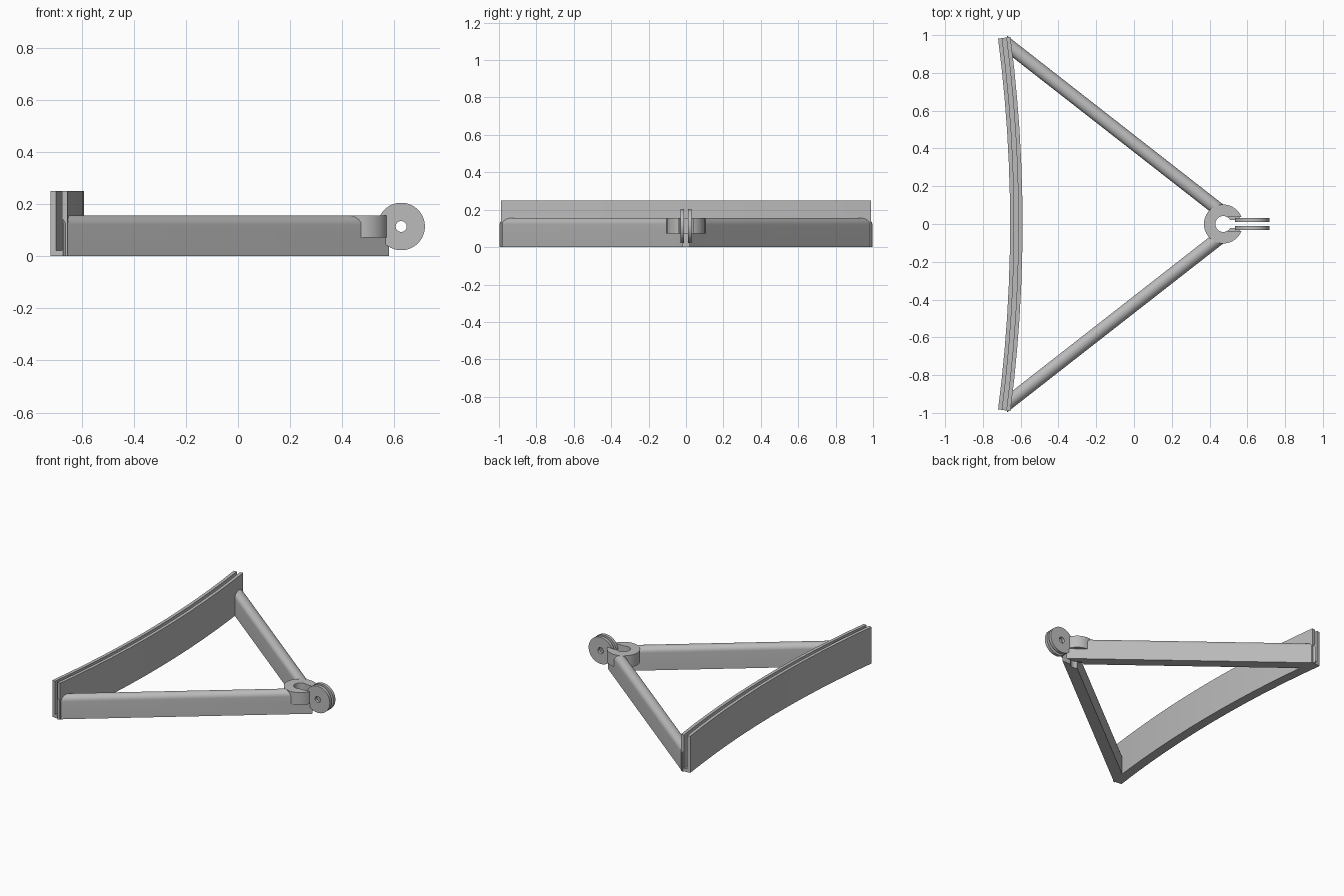
import bpy, bmesh, math
from mathutils import Vector

if "Cube" in bpy.data.objects:
    bpy.data.objects.remove(bpy.data.objects["Cube"], do_unlink=True)

grey = bpy.data.materials.new("plain grey")
grey.use_nodes = True
grey.diffuse_color = (0.5, 0.5, 0.5, 1)
grey.node_tree.nodes["Principled BSDF"].inputs["Base Color"].default_value = (0.5, 0.5, 0.5, 1)


def loft(name, rings):
    """Skin equal closed rings and cap both ends."""
    bm = bmesh.new()
    rows = [[bm.verts.new(p) for p in ring] for ring in rings]
    n = len(rows[0])
    for a, b in zip(rows, rows[1:]):
        for i in range(n):
            j = (i + 1) % n
            bm.faces.new((a[i], a[j], b[j], b[i]))
    bm.faces.new(rows[0])
    bm.faces.new(rows[-1])
    bmesh.ops.recalc_face_normals(bm, faces=bm.faces)
    mesh = bpy.data.meshes.new(name)
    bm.to_mesh(mesh)
    bm.free()
    mesh.materials.append(grey)
    ob = bpy.data.objects.new(name, mesh)
    bpy.context.collection.objects.link(ob)
    return ob


def circle(center, r, n, point):
    steps = [2 * math.pi * i / n for i in range(n)]
    return [Vector(center) + Vector(point(r * math.cos(a), r * math.sin(a))) for a in steps]


def cylinder(name, center, r, axis, depth, n=48):
    axis = Vector(axis)
    flat = (lambda u, v: (u, v, 0)) if axis.z else (lambda u, v: (u, 0, v))
    c = Vector(center)
    return loft(name, [circle(c + axis * s * depth / 2, r, n, flat) for s in (-1, 1)])


def box(name, x, y, z):
    return loft(name, [[(a, -y, z[0]), (a, y, z[0]), (a, y, z[1]), (a, -y, z[1])] for a in x])


def finish(ob, cutters=()):
    bpy.ops.object.select_all(action='DESELECT')
    ob.select_set(True)
    bpy.context.view_layer.objects.active = ob
    for cutter in cutters:
        mod = ob.modifiers.new("cut", 'BOOLEAN')
        mod.operation, mod.solver, mod.object = 'DIFFERENCE', 'EXACT', cutter
        bpy.ops.object.modifier_apply(modifier=mod.name)
    bpy.ops.object.shade_smooth_by_angle(angle=math.radians(30))


# Curved rail with a groove along its top
radius, half_angle, height, floor = 7.6, 0.1295, 0.25, 0.022
section = [(0, 0), (0.066, 0), (0.066, height), (0.044, height),
           (0.044, floor), (0.022, floor), (0.022, height), (0, height)]
rings = []
for i in range(13):
    a = half_angle * (i / 6 - 1)
    rings.append([(-0.656 - radius + (radius + u) * math.cos(a),
                   (radius + u) * math.sin(a), z) for u, z in section])
finish(loft("curved_rail", rings))

# Cutters for the hub bore and the slot
hub = Vector((0.473, 0, 0))
deck = 0.072
cutters = [
    cylinder("bore_cutter", hub, 0.042, (0, 0, 1), 1),
    box("upper_slot_cutter", (hub.x, 0.8), 0.037, (deck, 0.4)),
    box("lower_slot_cutter", (hub.x, 0.8), 0.02, (-0.1, 0.3)),
]

# Round-topped arms, mitred against the rail and at the slot
w, top = 0.036, 0.156
profile = [(-w, 0), (w, 0)]
profile += [(w * math.cos(math.pi * i / 16), top - w + w * math.sin(math.pi * i / 16))
            for i in range(17)]
along = Vector((-1, 0.781)).normalized()
across = Vector((along.y, -along.x))
if across.y < 0:
    across = -across
origin = Vector((0.546, 0))
tip = Vector((-0.672, 0.997))
cap = Vector((math.cos(half_angle), math.sin(half_angle)))
for side, name in ((1, "left_arm"), (-1, "right_arm")):
    ends = [[], []]
    for u, z in profile:
        base = origin + across * u
        near = (0.02 - base.y) / along.y
        far = (tip - base).dot(cap) / along.dot(cap)
        for ring, t in zip(ends, (near, far)):
            p = base + along * t
            ring.append((p.x, p.y * side, z))
    finish(loft(name, ends), cutters)

# Slotted hub where the arms meet
finish(cylinder("slotted_hub", hub + Vector((0, 0, (deck + top) / 2)), 0.103,
                (0, 0, 1), top - deck, 64), cutters)

# Pair of pierced hinge discs
pin = Vector((0.626, 0, 0.114))
pin_cutter = cylinder("pin_cutter", pin, 0.021, (0, 1, 0), 0.4, 32)
for side, name in ((1, "left_hinge_disc"), (-1, "right_hinge_disc")):
    disc = cylinder(name, pin + Vector((0, side * 0.02, 0)), 0.091, (0, 1, 0), 0.021, 64)
    finish(disc, [pin_cutter])

for cutter in cutters + [pin_cutter]:
    bpy.data.objects.remove(cutter, do_unlink=True)
